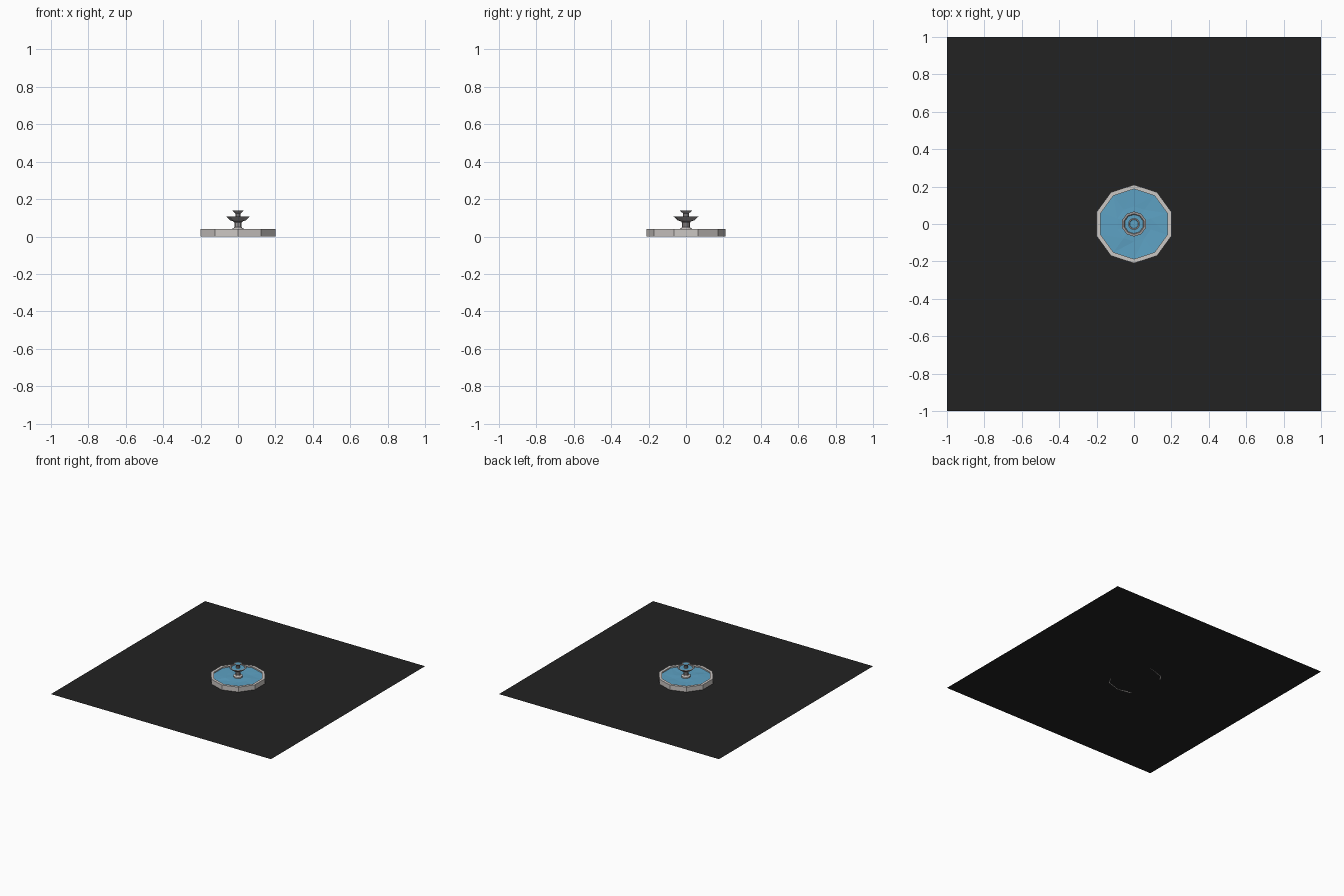
import bpy, bmesh, math, random

if "Cube" in bpy.data.objects:
    bpy.data.objects.remove(bpy.data.objects["Cube"])
random.seed(4)

def mat(name, c):
    m = bpy.data.materials.new(name)
    m.diffuse_color = (*c, 1)
    m.use_nodes = True
    m.node_tree.nodes["Principled BSDF"].inputs["Base Color"].default_value = m.diffuse_color
    return m

BLACK = mat("dark ground", (0.016, 0.016, 0.016))
PALE = mat("pale stone", (0.60, 0.57, 0.55))
GREY = mat("grey stone", (0.33, 0.31, 0.31))
WATER = mat("blue water", (0.11, 0.36, 0.55))

def finish(bm, name, m):
    bmesh.ops.recalc_face_normals(bm, faces=bm.faces)
    me = bpy.data.meshes.new(name)
    bm.to_mesh(me)
    bm.free()
    me.materials.append(m)
    ob = bpy.data.objects.new(name, me)
    bpy.context.collection.objects.link(ob)
    return ob

def ring(bm, r, z, n):
    # first corner points along +y
    return [bm.verts.new((r * math.sin(2 * math.pi * i / n),
                          r * math.cos(2 * math.pi * i / n), z)) for i in range(n)]

def lathe(name, profile, m, n=10, loop=False, caps=False):
    bm = bmesh.new()
    rings = [ring(bm, r, z, n) for r, z in profile]
    pairs = list(zip(rings, rings[1:]))
    if loop:
        pairs.append((rings[-1], rings[0]))
    for a, b in pairs:
        for i in range(n):
            j = (i + 1) % n
            bm.faces.new((a[i], a[j], b[j], b[i]))
    if caps:
        bm.faces.new(rings[0])
        bm.faces.new(rings[-1])
    return finish(bm, name, m)

def water(name, r, z, jitter, n=10):
    # faceted surface: rings of slightly uneven points
    bm = bmesh.new()
    outer, inner = ring(bm, r, z, n), ring(bm, r * 0.5, z, n)
    mid = bm.verts.new((0, 0, z))
    for v in inner:
        v.co.z += random.uniform(-jitter, jitter)
    for i in range(n):
        j = (i + 1) % n
        bm.faces.new((outer[j], outer[i], inner[i]))
        bm.faces.new((outer[j], inner[i], inner[j]))
        bm.faces.new((inner[j], inner[i], mid))
    ob = finish(bm, name, m=WATER)
    if ob.data.polygons[0].normal.z < 0:
        ob.data.flip_normals()
    return ob

# square ground sheet
bm = bmesh.new()
bmesh.ops.create_grid(bm, x_segments=1, y_segments=1, size=1)
finish(bm, "ground_sheet", BLACK)

# large basin with its water
lathe("basin_wall", [(0.21, 0), (0.21, 0.04), (0.187, 0.04), (0.187, 0)], PALE, loop=True)
water("basin_water", 0.188, 0.030, 0.004)

# pedestal and column
lathe("pedestal", [(0.036, 0.015), (0.036, 0.040), (0.026, 0.046)], PALE, caps=True)
lathe("lower_column", [(0.026, 0.044), (0.021, 0.050), (0.021, 0.074), (0.027, 0.082)], GREY, caps=True)
lathe("upper_column", [(0.017, 0.088), (0.015, 0.110), (0.015, 0.128)], GREY, caps=True)

# two bowls, each a closed ring profile, with water inside
lathe("large_bowl", [(0.024, 0.080), (0.045, 0.087), (0.067, 0.107),
                     (0.055, 0.107), (0.040, 0.093), (0.012, 0.088)], GREY, caps=True)
water("large_bowl_water", 0.053, 0.103, 0.001)
lathe("small_bowl", [(0.014, 0.123), (0.022, 0.129), (0.032, 0.139),
                     (0.025, 0.139), (0.018, 0.131), (0.008, 0.128)], GREY, caps=True)
water("small_bowl_water", 0.024, 0.137, 0.0006)
